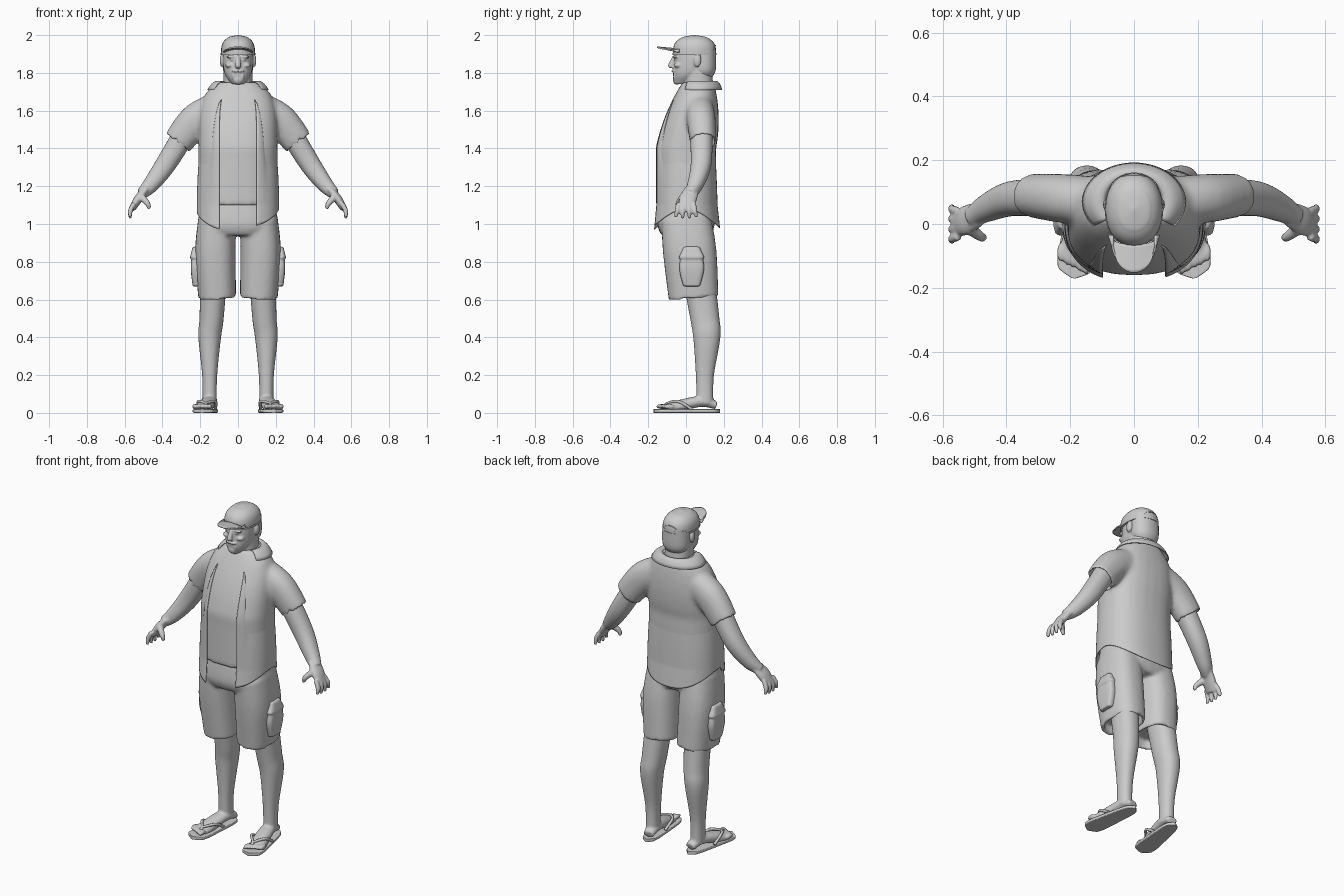
import bpy, bmesh
from math import sin, cos, pi, sqrt
from mathutils import Vector

cube = bpy.data.objects.get("Cube")
if cube:
    bpy.data.objects.remove(cube, do_unlink=True)

grey = bpy.data.materials.new("plain grey")
grey.use_nodes = True
colour = (0.6, 0.6, 0.6, 1)
grey.diffuse_color = colour
grey.node_tree.nodes["Principled BSDF"].inputs["Base Color"].default_value = colour
X, Y, Z = Vector((1, 0, 0)), Vector((0, 1, 0)), Vector((0, 0, 1))
SIDES = (1, -1)


def smooth_rows(rows, steps=6):
    """Catmull-Rom through rows of (x, y, z, half width, optional half depth)."""
    ends = [rows[0], *rows, rows[-1]]
    out = []
    for before, start, stop, after in zip(ends, ends[1:], ends[2:], ends[3:]):
        for k in range(steps):
            t = k / steps
            out.append([b + t / 2 * (c - a + t * (2 * a - 5 * b + 4 * c - d + t * (3 * (b - c) + d - a)))
                        for a, b, c, d in zip(before, start, stop, after)])
    return out + [list(rows[-1])]


def power(v, n):
    return abs(v) ** (2 / n) * (1 if v > 0 else -1)


def loft(bm, rows, side=1, deep=1.0, n=2.2, hint=Y, flat=False, hollow=False, count=28):
    """Closed tube of rounded sections, mirrored when side is -1."""
    rows = smooth_rows(rows)
    points = [Vector(row[:3]) for row in rows]
    rings = []

    def ring(centre, tangent, wide, tall):
        v = (hint - tangent * hint.dot(tangent)).normalized()
        u = v.cross(tangent)
        verts = []
        for k in range(count):
            angle = 2 * pi * k / count
            p = centre + u * (wide * power(cos(angle), n)) + v * (tall * power(sin(angle), n))
            verts.append(bm.verts.new((p.x * side, p.y, p.z)))
        rings.append(verts)

    last = len(points) - 1
    for i, row in enumerate(rows):
        tangent = Z if flat else (points[min(i + 1, last)] - points[max(i - 1, 0)]).normalized()
        wide = row[3]
        tall = row[4] if len(row) > 4 else wide * deep
        ring(points[i], tangent, wide, tall)
    if hollow:
        for depth in (0, 0.05):
            ring(points[-1] - tangent * depth, tangent, wide * 0.85, tall * 0.85)
    for low, high in zip(rings, rings[1:]):
        for k in range(count):
            bm.faces.new((low[k - 1], low[k], high[k], high[k - 1]))
    bm.faces.new(rings[0])
    bm.faces.new(rings[-1])


def ball(bm, centre, radii, side=1):
    """Ellipsoid."""
    made = bmesh.ops.create_uvsphere(bm, u_segments=16, v_segments=10, radius=1)
    for v in made["verts"]:
        x, y, z = (c + r * q for c, r, q in zip(centre, radii, v.co))
        v.co = (x * side, y, z)


def finish(name, bm, voxel=0, relax=3, thick=0):
    """Turn the bmesh into an object, optionally blended or thickened."""
    bmesh.ops.recalc_face_normals(bm, faces=bm.faces)
    mesh = bpy.data.meshes.new(name)
    bm.to_mesh(mesh)
    bm.free()
    mesh.materials.append(grey)
    for face in mesh.polygons:
        face.use_smooth = True
    mesh.set_sharp_from_angle(angle=0.8)
    ob = bpy.data.objects.new(name, mesh)
    bpy.context.scene.collection.objects.link(ob)
    if voxel:
        blend = ob.modifiers.new("Blend", "REMESH")
        blend.mode, blend.voxel_size, blend.use_smooth_shade = "VOXEL", voxel, True
        soften = ob.modifiers.new("Relax", "SMOOTH")
        soften.factor, soften.iterations = 0.5, relax
    if thick:
        solid = ob.modifiers.new("Thickness", "SOLIDIFY")
        solid.thickness, solid.offset = thick, 0


def sheet(name, func, columns, rows, thick):
    """Thin cloth from a function of u and v."""
    bm = bmesh.new()
    grid = [[bm.verts.new(func(i / columns, j / rows)) for j in range(rows + 1)]
            for i in range(columns + 1)]
    for left, right in zip(grid, grid[1:]):
        for j in range(rows):
            bm.faces.new((left[j], right[j], right[j + 1], left[j + 1]))
    finish(name, bm, thick=thick)


def torso(z):
    """Section of the trunk: tapers to the neck, flares at the hem."""
    t = max(0, (z - 1.4) / 0.38)
    flare = max(0, 1.1 - z) * 0.1
    return (0, 0.07 * t, z, 0.21 * sqrt(1 - t ** 4), 0.16 - 0.09 * t * t + flare)


# Torso and sleeves
bm = bmesh.new()
loft(bm, [torso(1.1 + 0.05 * i) for i in range(14)], n=2.4, flat=True)
for s in SIDES:
    loft(bm, [(.1, .07, 1.61, .09), (.22, .08, 1.55, .09), (.32, .09, 1.43, .08)], s, deep=0.85, hollow=True)
finish("shirt_body", bm, voxel=0.011, relax=7)


# Open overshirt with pointed hem
def overshirt(u, v):
    start = 0.4
    angle = start + 2 * (pi - start) * u
    edge = max(0, 1 - 30 * min(u, 1 - u) / 2)
    edge = edge * edge * (3 - 2 * edge)
    hem = 1.08 - 0.1 * abs(cos(angle)) ** 1.5 - (0.02 if u > 0.8 else 0)
    top = 1.36 + 0.3 * edge
    x, y, z, wide, tall = torso(hem + (top - hem) * v)
    gap = 0.006 - 0.012 * v * v * (1 - edge)
    return ((wide + gap) * power(sin(angle), 2.4), y - (tall + gap) * power(cos(angle), 2.4), z)


sheet("overshirt", overshirt, 90, 40, 0.004)


def collar(u, v):
    angle = 0.9 + 2 * (pi - 0.9) * u
    wide, tall = 0.09 + 0.07 * v, 0.08 + 0.04 * v
    return (wide * sin(angle), 0.07 - tall * cos(angle), 1.75 + 0.01 * sin(pi * v) - 0.04 * v * v)


sheet("collar", collar, 40, 6, 0.006)

# Arms and hands
bm = bmesh.new()
for s in SIDES:
    loft(bm, [(.27, .08, 1.5, .06), (.38, .08, 1.32, .055), (.46, .05, 1.21, .043), (.51, .02, 1.16, .03)], s)
    loft(bm, [(.49, .03, 1.18, .02), (.53, .01, 1.13, .023), (.56, 0, 1.08, .017)], s, deep=2)
    for k in range(4):
        y = (k - 1.5) * 0.026
        tip = 1.025 + 0.007 * abs(k - 1.5)
        loft(bm, [(.55, y, 1.11, .013), (.57, y * 1.2, 1.07, .013), (.57, y * 1.4, tip, .008)], s, count=12)
    loft(bm, [(.52, -.01, 1.15, .02), (.48, -.04, 1.11, .015), (.47, -.04, 1.08, .009)], s, count=12)
finish("arms_and_hands", bm, voxel=0.006)

# Shorts
bm = bmesh.new()
loft(bm, [(0, 0, 1.14, .19), (0, 0, 1, .21), (0, 0, .94, .18)], deep=0.72, n=2.5, flat=True)
for s in SIDES:
    loft(bm, [(.11, 0, 1.03, .1), (.12, .02, .85, .107), (.11, .04, .61, .1)], s,
         deep=1.32, n=2.5, hollow=True)
finish("shorts", bm, voxel=0.01, relax=5)

# Cargo pockets with flaps
bm = bmesh.new()
for s in SIDES:
    loft(bm, [(.22, .03, .67, .02), (.22, .03, .77, .03), (.22, .03, .88, .02)], s, deep=2.2, n=4, flat=True)
    loft(bm, [(.22, .03, .82, .035), (.22, .03, .88, .02)], s, deep=2, n=4, flat=True)
finish("cargo_pockets", bm, voxel=0.007)

# Legs, feet and toes
bm = bmesh.new()
for s in SIDES:
    loft(bm, [(.13, .07, .7, .07), (.14, .1, .5, .064), (.15, .11, .4, .06), (.15, .1, .2, .04),
              (.15, .1, .05, .037)], s, deep=1.2)
    loft(bm, [(.14, .16, .04, .03), (.15, .08, .06, .04), (.17, -.02, .04, .045), (.19, -.1, .01, .05)], s,
         deep=0.7, hint=Z)
    for k in range(5):
        ball(bm, (0.15 + 0.02 * k, 0.01 * k - 0.13, 0.034), (0.012, 0.03, 0.014), s)
for v in bm.verts:
    v.co.z = max(v.co.z, 0.015)
finish("legs_and_feet", bm, voxel=0.007)

# Sandals: rounded soles with two straps each
bm = bmesh.new()
for s in SIDES:
    sole = []
    for i in range(17):
        t = i / 16
        half = (0.04 + 0.025 * t) * sqrt(1.01 - abs(2 * t - 1) ** 6)
        sole.append((0.14 + 0.05 * t, 0.18 - 0.35 * t, 0.01, half, 0.01))
    loft(bm, sole, s, n=7, hint=Z)
    for end in (0.12, 0.21):
        loft(bm, [(.17, -.12, .03, .007), (.17, -.1, .05, .007), (end, -.04, .06, .008), (end, .03, .02, .008)],
             s, hint=X, count=10)
finish("sandals", bm)

# Head, neck and face
bm = bmesh.new()
loft(bm, [(0, .07, 1.68, .08), (0, .06, 1.83, .075)], flat=True)
loft(bm, [(0, -.02, 1.74, .03), (0, .02, 1.79, .068), (0, .04, 1.86, .08), (0, .05, 1.95, .08)],
     deep=1.3, flat=True)
loft(bm, [(0, -.06, 1.89, .01), (0, -.08, 1.84, .015), (0, -.07, 1.825, .014)], flat=True)
ball(bm, (0, -0.05, 1.765), (0.03, 0.02, 0.027))
face = {
    "moustache": ((.012, -.065, 1.81), (.02, .013, .007)),
    "beard": ((.026, -.05, 1.785), (.007, .02, .026)),
    "brow": ((.035, -.055, 1.885), (.026, .013, .008)),
    "cheek": ((.045, -.04, 1.84), (.022, .024, .014)),
    "eye": ((.03, -.055, 1.87), (.012, .01, .006)),
    "ear": ((.086, .06, 1.865), (.011, .02, .034)),
}
for centre, radii in face.values():
    for s in SIDES:
        ball(bm, centre, radii, s)
finish("head", bm, voxel=0.005, relax=2)

# Hair behind the ears
bm = bmesh.new()
loft(bm, [(0, .09, 1.78, .06), (0, .09, 1.82, .08), (0, .09, 1.92, .08)], deep=0.85, flat=True)
finish("hair", bm)

# Cap crown, rim and rear strap
bm = bmesh.new()
crown = [(0, 0.045, 1.9 + 0.1 * i / 12, 0.09 * sqrt(1.001 - (i / 12) ** 3)) for i in range(13)]
loft(bm, crown, deep=1.27, flat=True)
loft(bm, [(0, 0.045, z, 0.092) for z in (1.896, 1.906)], deep=1.27, flat=True)
strap = []
for k in range(9):
    x, rise = 0.045 * cos(pi * k / 8), 0.035 * sin(pi * k / 8)
    strap.append((x, 0.045 + 0.113 * sqrt(1 - (x / 0.09) ** 2) - rise / 10, 1.91 + rise, 0.004))
loft(bm, strap, count=8)
finish("cap", bm)


def brim(u, v):
    turn = (u - 0.5) * pi
    x = 0.078 * sin(turn) * (1 - 0.15 * v)
    reach = abs(cos(turn))
    return (x, -0.035 - 0.03 * reach - 0.088 * v * reach ** 0.6, 1.928 + 0.008 * v - 3 * x * x)


sheet("cap_brim", brim, 24, 8, 0.008)
